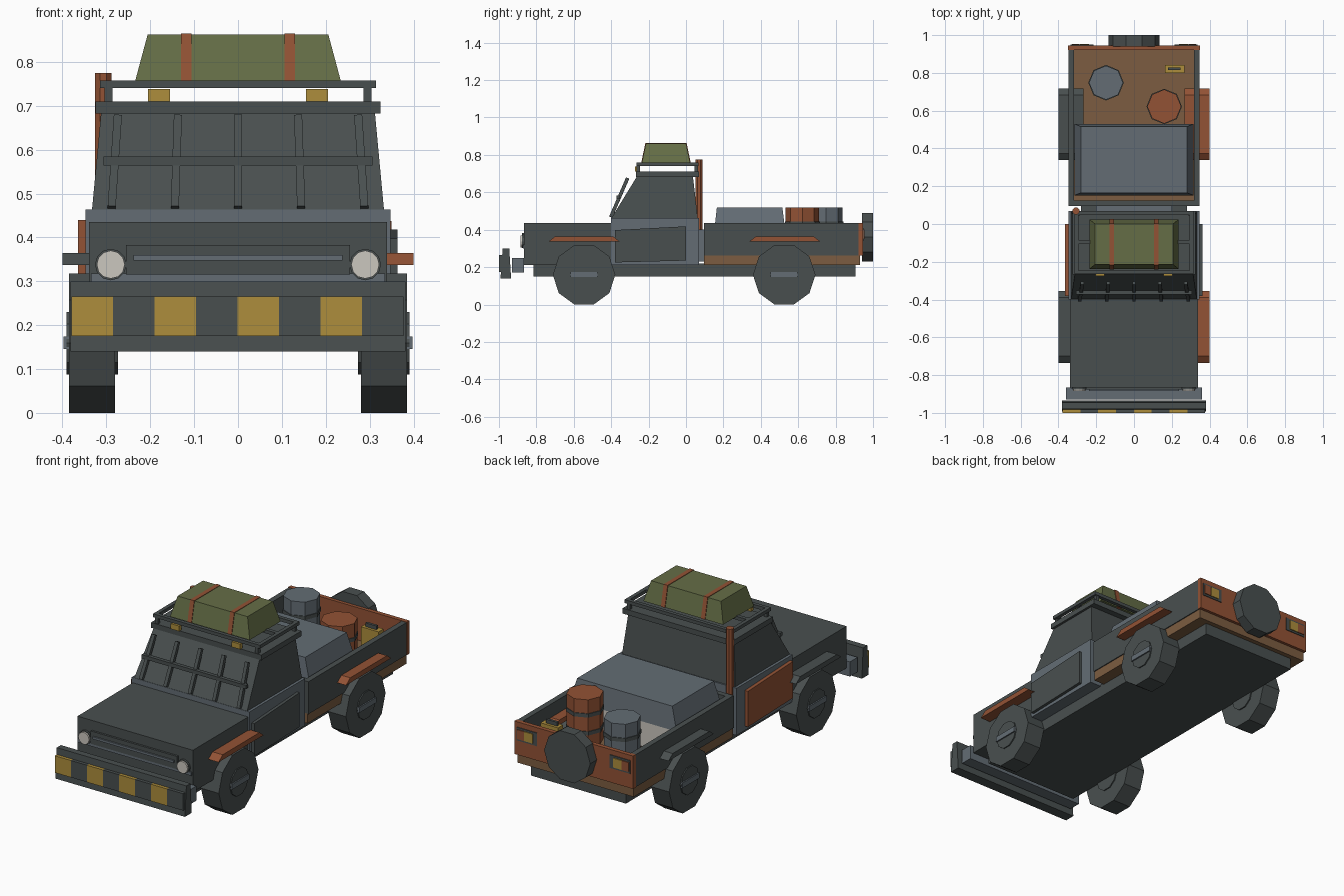
import bpy, bmesh, math
from mathutils import Vector


def material(name, rgb):
    m = bpy.data.materials.new(name)
    m.diffuse_color = (*rgb, 1)
    return m


DARK = material("charcoal steel", (0.066, 0.078, 0.078))
BLUE = material("blue grey steel", (0.125, 0.152, 0.175))
RUST = material("rust", (0.29, 0.085, 0.035))
BROWN = material("brown wood", (0.20, 0.108, 0.052))
YELLOW = material("hazard yellow", (0.42, 0.27, 0.045))
OLIVE = material("olive canvas", (0.13, 0.155, 0.062))
LIGHT = material("pale lamp", (0.60, 0.57, 0.52))


def finish(name, bm, mat):
    bmesh.ops.recalc_face_normals(bm, faces=bm.faces)
    me = bpy.data.meshes.new(name)
    bm.to_mesh(me)
    bm.free()
    me.materials.append(mat)
    ob = bpy.data.objects.new(name, me)
    bpy.context.collection.objects.link(ob)
    return ob


def loft(name, rings, mat):
    """Closed solid through rings of equal point count."""
    bm = bmesh.new()
    vs = [[bm.verts.new(p) for p in r] for r in rings]
    n = len(vs[0])
    for a, b in zip(vs, vs[1:]):
        for i in range(n):
            bm.faces.new((a[i], a[(i + 1) % n], b[(i + 1) % n], b[i]))
    bm.faces.new(vs[0])
    bm.faces.new(vs[-1])
    return finish(name, bm, mat)


def frustum(name, low, z0, high, z1, mat):
    """low/high are (half width, y0, y1)."""
    def ring(r, z):
        return [(-r[0], r[1], z), (r[0], r[1], z), (r[0], r[2], z), (-r[0], r[2], z)]
    return loft(name, [ring(low, z0), ring(high, z1)], mat)


def prism(name, yz, x0, x1, mat):
    return loft(name, [[(x, y, z) for y, z in yz] for x in (x0, x1)], mat)


def box(name, x0, x1, y0, y1, z0, z1, mat):
    return prism(name, [(y0, z0), (y1, z0), (y1, z1), (y0, z1)], x0, x1, mat)


def rod(name, a, b, r, n, mat, phase=0.0):
    """n-sided cylinder from a to b."""
    a, b = Vector(a), Vector(b)
    d = (b - a).normalized()
    u = Vector((0, 1, 0)) if abs(d.y) < 0.9 else Vector((1, 0, 0))
    u = (u - d * u.dot(d)).normalized()
    v = d.cross(u)
    angs = [phase + 2 * math.pi * i / n for i in range(n)]
    return loft(name, [[c + (u * math.cos(t) + v * math.sin(t)) * r for t in angs] for c in (a, b)], mat)


Q = math.pi / 4

# Chassis, engine bay and lower cab
box("chassis", -0.28, 0.28, -0.815, 0.905, 0.15, 0.22, DARK)
box("hood", -0.34, 0.34, -0.865, -0.395, 0.212, 0.435, DARK)
box("lower_cab", -0.347, 0.347, -0.40, 0.07, 0.212, 0.463, BLUE)
box("cab_back_plate", -0.20, 0.20, 0.06, 0.095, 0.23, 0.40, BLUE)

# Upper cab and roof
frustum("upper_cab", (0.333, -0.40, 0.063), 0.46, (0.312, -0.262, 0.037), 0.685, DARK)
box("roof", -0.325, 0.325, -0.268, 0.07, 0.682, 0.71, DARK)

# Windscreen cage
for i in range(-2, 3):
    rod("windscreen_bar", (0.144 * i, -0.402, 0.468), (0.137 * i, -0.312, 0.676), 0.013, 4, DARK, Q)
rod("windscreen_crossbar", (-0.307, -0.363, 0.574), (0.307, -0.363, 0.574), 0.014, 4, DARK, Q)

# Roof rack with posts, lamps and bundle
for s in (-1, 1):
    box("rack_side_rail", s * 0.305 - 0.01, s * 0.305 + 0.01, -0.265, 0.068, 0.74, 0.758, DARK)
    for y in (-0.255, 0.055):
        box("rack_post", s * 0.295 - 0.009, s * 0.295 + 0.009, y - 0.009, y + 0.009, 0.705, 0.745, DARK)
    box("roof_lamp", s * 0.18 - 0.025, s * 0.18 + 0.025, -0.274, -0.255, 0.71, 0.738, YELLOW)
for y in (-0.255, -0.095, 0.058):
    box("rack_cross_rail", -0.305, 0.305, y - 0.01, y + 0.01, 0.74, 0.758, DARK)
frustum("canvas_bundle", (0.235, -0.237, 0.023), 0.754, (0.206, -0.214, 0.0), 0.862, OLIVE)
for x in (-0.118, 0.118):
    strap = frustum("bundle_strap", (0.012, -0.240, 0.026), 0.754, (0.012, -0.217, 0.003), 0.8645, RUST)
    strap.location.x = x

# Exhaust stack behind the cab
rod("exhaust_stack", (-0.307, 0.069, 0.24), (-0.307, 0.069, 0.775), 0.02, 8, RUST, Q / 2)

# Door armour, rust on the left and dark on the right
prism("right_door_plate", [(-0.38, 0.225), (0.0, 0.235), (0.0, 0.418), (-0.38, 0.398)], 0.34, 0.363, DARK)
prism("left_door_plate", [(-0.38, 0.245), (0.0, 0.235), (0.0, 0.425), (-0.38, 0.44)], -0.365, -0.34, RUST)

# Wheels, hubs and wheel flares
for s in (-1, 1):
    for y in (-0.545, 0.525):
        rod("wheel", (s * 0.28, y, 0.159), (s * 0.385, y, 0.159), 0.167, 10, DARK)
        rod("hub_disc", (s * 0.274, y, 0.159), (s * 0.391, y, 0.159), 0.075, 10, DARK)
        box("hub_bar", *sorted((s * 0.38, s * 0.398)), y - 0.072, y + 0.072, 0.146, 0.174, BLUE)
        c = y if y < 0 else y + 0.003
        prism("wheel_flare", [(c - 0.19, 0.337), (c + 0.19, 0.337), (c + 0.155, 0.364), (c - 0.155, 0.364)],
              *sorted((s * 0.268, s * 0.40)), RUST if s > 0 else DARK)

# Cargo bed
box("bed_floor", -0.343, 0.343, 0.095, 0.93, 0.212, 0.265, BROWN)
for s in (-1, 1):
    box("bed_side", *sorted((s * 0.318, s * 0.348)), 0.095, 0.925, 0.262, 0.435, DARK)
box("bed_front", -0.32, 0.32, 0.095, 0.125, 0.262, 0.435, DARK)
box("tailgate", -0.35, 0.35, 0.922, 0.945, 0.262, 0.437, RUST)
for s in (-1, 1):
    box("tail_lamp_housing", s * 0.275 - 0.06, s * 0.275 + 0.06, 0.94, 0.949, 0.34, 0.41, DARK)
    box("tail_lamp_amber", s * 0.262 - 0.025, s * 0.262 + 0.025, 0.945, 0.954, 0.35, 0.40, YELLOW)
    box("tail_lamp_red", s * 0.308 - 0.02, s * 0.308 + 0.02, 0.945, 0.954, 0.35, 0.40, RUST)
rod("spare_wheel", (0, 0.94, 0.36), (0, 1.0, 0.36), 0.136, 10, DARK)

# Cargo: covered crate, drums and fuel can
box("crate", -0.27, 0.27, 0.16, 0.525, 0.262, 0.41, LIGHT)
frustum("cargo_tarp", (0.315, 0.152, 0.53), 0.40, (0.28, 0.165, 0.515), 0.52, BLUE)
for name, x, y, mat in (("grey_drum", -0.148, 0.748, BLUE), ("rust_drum", 0.16, 0.622, RUST)):
    rod(name, (x, y, 0.262), (x, y, 0.518), 0.09, 8, mat)
    for z in (0.33, 0.425):
        rod(name + "_band", (x, y, z), (x, y, z + 0.02), 0.094, 8, DARK)
box("fuel_can", 0.165, 0.268, 0.80, 0.842, 0.262, 0.41, YELLOW)
box("fuel_can_handle", 0.18, 0.245, 0.814, 0.828, 0.405, 0.43, DARK)

# Grille and headlamps
box("grille_panel", -0.335, 0.335, -0.872, -0.86, 0.30, 0.318, BLUE)
box("grille_frame", -0.255, 0.255, -0.876, -0.86, 0.315, 0.383, DARK)
box("grille_bar", -0.238, 0.238, -0.884, -0.87, 0.347, 0.36, BLUE)
for s in (-1, 1):
    rod("headlamp_rim", (s * 0.29, -0.86, 0.338), (s * 0.29, -0.876, 0.338), 0.036, 12, DARK)
    rod("headlamp", (s * 0.29, -0.86, 0.338), (s * 0.29, -0.885, 0.338), 0.032, 12, LIGHT)

# Front bumper with hazard plates
box("bumper_mount", -0.36, 0.36, -0.93, -0.865, 0.172, 0.25, BLUE)
prism("bumper", [(-0.992, 0.14), (-0.935, 0.14), (-0.945, 0.30), (-0.98, 0.30)], -0.382, 0.382, DARK)
for i in range(8):
    x = -0.379 + 0.0945 * i
    box("hazard_plate", x, x + 0.0945, -1.0, -0.98, 0.175, 0.265, DARK if i % 2 else YELLOW)
